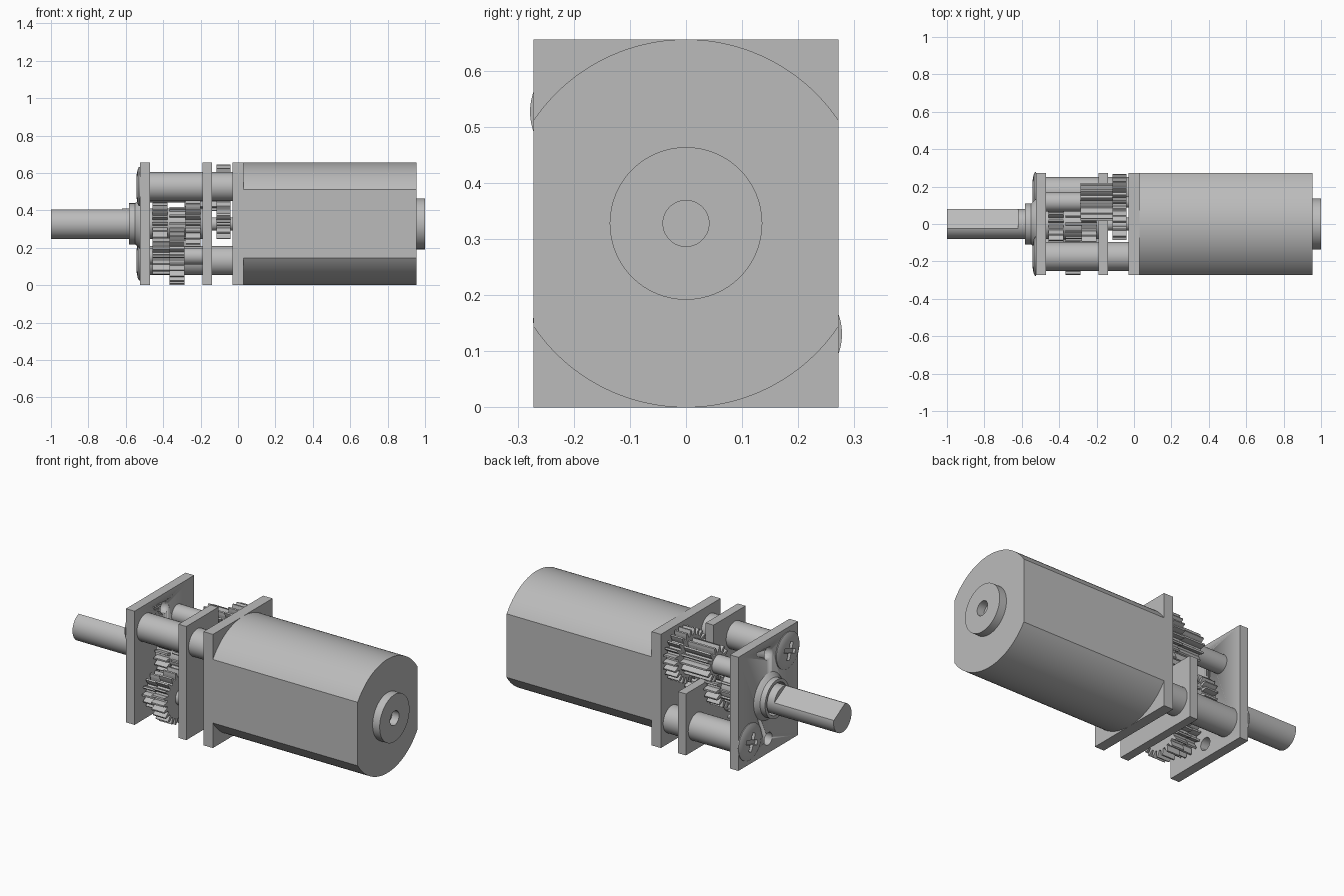
import bpy, bmesh
from math import sin, cos, pi, radians, asin, acos

if "Cube" in bpy.data.objects:
    bpy.data.objects.remove(bpy.data.objects["Cube"], do_unlink=True)

grey = bpy.data.materials.new("plain grey metal")
grey.use_nodes = True
COLOUR = (0.5, 0.5, 0.5, 1)
grey.diffuse_color = COLOUR
grey.node_tree.nodes["Principled BSDF"].inputs["Base Color"].default_value = COLOUR

R = 0.328          # motor radius, also the height of the main axis
W = 0.272          # half width of the flats
MAIN = (0, R)      # axis positions are (y, z)
UPPER = (0.118, 0.495)
LOWER = (-0.12, 0.155)
POSTS = {"front_upper": (-0.173, 0.527), "back_lower": (0.173, 0.131)}


def finish(name, bm, smooth=True):
    bmesh.ops.recalc_face_normals(bm, faces=bm.faces)
    mesh = bpy.data.meshes.new(name)
    bm.to_mesh(mesh)
    bm.free()
    mesh.materials.append(grey)
    obj = bpy.data.objects.new(name, mesh)
    bpy.context.collection.objects.link(obj)
    bpy.ops.object.select_all(action="DESELECT")
    bpy.context.view_layer.objects.active = obj
    obj.select_set(True)
    if smooth:
        bpy.ops.object.shade_smooth_by_angle(angle=radians(30))
    return obj


def extrude(name, outline, x0, x1, smooth=True):
    """Prism along x from a (y, z) outline."""
    bm = bmesh.new()
    face = bm.faces.new([bm.verts.new((x0, y, z)) for y, z in outline])
    new = bmesh.ops.extrude_face_region(bm, geom=[face])["geom"]
    bmesh.ops.translate(bm, vec=(x1 - x0, 0, 0),
                        verts=[v for v in new if isinstance(v, bmesh.types.BMVert)])
    return finish(name, bm, smooth)


def arc(axis, r, start, end, n):
    return [(axis[0] + r * cos(start + (end - start) * i / n),
             axis[1] + r * sin(start + (end - start) * i / n)) for i in range(n + 1)]


def rod(name, axis, r, x0, x1, n=48):
    return extrude(name, arc(axis, r, 0, 2 * pi, n)[:-1], x0, x1)


def lathe(name, axis, profile, n=64, closed=False):
    """Revolve an (x, radius) profile about an axis along x."""
    bm = bmesh.new()
    rings = [[bm.verts.new((x, axis[0] + r * cos(2 * pi * i / n), axis[1] + r * sin(2 * pi * i / n)))
              for i in range(n)] for x, r in profile]
    pairs = list(zip(rings, rings[1:]))
    if closed:
        pairs.append((rings[-1], rings[0]))
    else:
        bm.faces.new(rings[0])
        bm.faces.new(rings[-1])
    for a, b in pairs:
        for i in range(n):
            j = (i + 1) % n
            bm.faces.new((a[i], a[j], b[j], b[i]))
    return finish(name, bm)


def gear(name, axis, r, teeth, x0, x1, depth=0.034):
    """Spur gear with tapered teeth."""
    outline = []
    step = 2 * pi / teeth
    for t in range(teeth):
        for frac, rad in ((-0.32, r - depth), (-0.23, r - depth / 2), (-0.11, r),
                          (0.11, r), (0.23, r - depth / 2), (0.32, r - depth)):
            a = (t + frac) * step
            outline.append((axis[0] + rad * cos(a), axis[1] + rad * sin(a)))
    return extrude(name, outline, x0, x1, smooth=False)


def cut(obj, cutter):
    cutter.hide_render = True
    mod = obj.modifiers.new("cut", "BOOLEAN")
    mod.operation = "DIFFERENCE"
    mod.solver = "EXACT"
    mod.object = cutter
    bpy.context.view_layer.objects.active = obj
    bpy.ops.object.modifier_apply(modifier=mod.name)
    bpy.data.objects.remove(cutter, do_unlink=True)


# Motor can: round with two flat sides
half = acos(W / R)
can = arc(MAIN, R, half, pi - half, 48) + arc(MAIN, R, pi + half, 2 * pi - half, 48)
extrude("motor_can", can, 0.03, 0.955)
lathe("rear_bearing_boss", MAIN,
      [(0.95, 0.136), (1.0, 0.136), (1.0, 0.041), (0.95, 0.041)], closed=True)

# Gearbox plates
square = [(-W, 0), (W, 0), (W, 2 * R), (-W, 2 * R)]
extrude("motor_plate", square, -0.03, 0.03)
extrude("middle_plate", [(-W, 0), (W, 0), (W, 0.355), (0.02, 0.355), (0.02, 2 * R), (-W, 2 * R)],
        -0.19, -0.14)
front = extrude("output_plate", square, -0.525, -0.47)
for side in (-1, 1):
    cut(front, rod("hole_cutter", (0, R + side * 0.246), 0.036, -0.6, -0.4))

# Spacer posts and cross-slotted screws
for label, axis in POSTS.items():
    rod(label + "_post", axis, 0.078, -0.47, -0.03)
    screw = lathe(label + "_screw", axis,
                  [(-0.524, 0.105), (-0.53, 0.105), (-0.536, 0.092), (-0.541, 0.07), (-0.544, 0.035)])
    a, b = 0.052, 0.013
    cross = [(a, -b), (a, b), (b, b), (b, a), (-b, a), (-b, b),
             (-a, b), (-a, -b), (-b, -b), (-b, -a), (b, -a), (b, -b)]
    t = radians(20)
    cross = [(axis[0] + y * cos(t) - z * sin(t), axis[1] + y * sin(t) + z * cos(t)) for y, z in cross]
    cut(screw, extrude("cross_cutter", cross, -0.6, -0.527, smooth=False))

# Output bushing and D-shaped shaft
lathe("output_bushing", MAIN,
      [(-0.52, 0.135), (-0.527, 0.132), (-0.54, 0.118), (-0.55, 0.11), (-0.582, 0.11),
       (-0.582, 0.092), (-0.52, 0.092)], closed=True)
r = 0.0815
rod("output_shaft_round", MAIN, r, -0.62, -0.19)
flat_half = acos(0.0546 / r)
tilt = radians(60)
extrude("output_shaft_flat", arc(MAIN, r, tilt + flat_half, tilt + 2 * pi - flat_half, 48), -1.0, -0.62)

# Axles
rod("motor_shaft", MAIN, 0.035, -0.14, -0.03)
rod("upper_axle", UPPER, 0.052, -0.47, -0.28)
rod("upper_axle_pin", UPPER, 0.03, -0.28, -0.03)
rod("lower_axle", LOWER, 0.045, -0.47, -0.19)

# Gear train
gear("motor_pinion", MAIN, 0.085, 10, -0.115, -0.04)
gear("first_wheel", UPPER, 0.15, 24, -0.115, -0.04)
gear("first_pinion", UPPER, 0.1, 14, -0.285, -0.115)
gear("second_wheel", MAIN, 0.125, 18, -0.28, -0.2)
gear("second_pinion", MAIN, 0.09, 12, -0.365, -0.28)
gear("third_wheel", LOWER, 0.153, 24, -0.365, -0.285)
gear("third_pinion", LOWER, 0.1, 14, -0.458, -0.365)
gear("output_wheel", MAIN, 0.115, 18, -0.458, -0.378)
